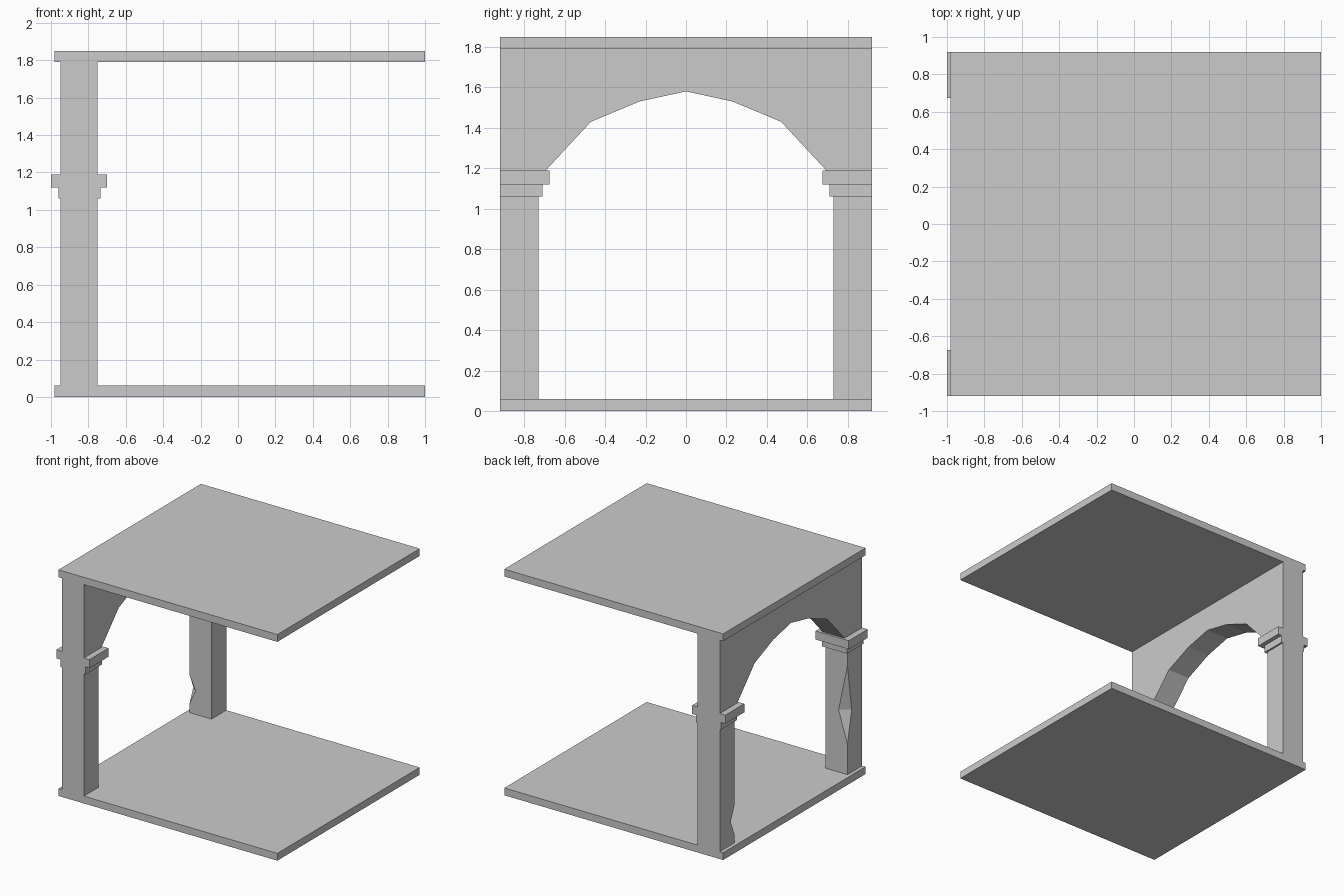
import bpy
import bmesh

cube = bpy.data.objects.get("Cube")
if cube:
    bpy.data.objects.remove(cube, do_unlink=True)

stone = bpy.data.materials.new("grey_stone")
stone.use_nodes = True
stone.diffuse_color = (0.6, 0.6, 0.6, 1)
stone.node_tree.nodes["Principled BSDF"].inputs["Base Color"].default_value = (0.6, 0.6, 0.6, 1)


def finish(name, bm):
    bmesh.ops.recalc_face_normals(bm, faces=bm.faces)
    mesh = bpy.data.meshes.new(name)
    bm.to_mesh(mesh)
    bm.free()
    mesh.materials.append(stone)
    obj = bpy.data.objects.new(name, mesh)
    bpy.context.collection.objects.link(obj)
    return obj


def box(name, xs, ys, zs):
    bm = bmesh.new()
    for x in xs:
        for y in ys:
            for z in zs:
                bm.verts.new((x, y, z))
    bmesh.ops.convex_hull(bm, input=bm.verts)
    bmesh.ops.dissolve_limit(bm, angle_limit=0.01, verts=bm.verts, edges=bm.edges)
    return finish(name, bm)


def chip(target, y, z_low, z_mid, z_high, dx, dy):
    """Break a faceted chip out of a pillar's outer inside edge."""
    x = OUTER
    bm = bmesh.new()
    for co in ((x, y, z_low), (x, y, z_high), (x + dx, y, z_mid), (x - dx, y, z_mid),
               (x, y + dy, z_mid), (x, y - dy, z_mid)):
        bm.verts.new(co)
    bmesh.ops.convex_hull(bm, input=bm.verts)
    cutter = finish("chip_cutter", bm)
    cutter.hide_render = True
    mod = target.modifiers.new("chip", "BOOLEAN")
    mod.operation = "DIFFERENCE"
    mod.solver = "EXACT"
    mod.object = cutter
    bpy.context.view_layer.objects.active = target
    bpy.ops.object.modifier_apply(modifier=mod.name)
    bpy.data.objects.remove(cutter, do_unlink=True)


OUTER, INNER, HALF = -0.95, -0.75, 0.92

# Floor and ceiling slabs
box("floor_slab", (-0.98, 1), (-HALF, HALF), (0, 0.06))
box("ceiling_slab", (-0.98, 1), (-HALF, HALF), (1.79, 1.85))

# Arched wall: mirrored half profile, extruded through its thickness
half = [(HALF, 1.79), (HALF, 0.06), (0.73, 0.06), (0.73, 1.15), (0.47, 1.43), (0.23, 1.53)]
profile = half + [(0, 1.58)] + [(-y, z) for y, z in reversed(half)]
bm = bmesh.new()
face = bm.faces.new([bm.verts.new((OUTER, y, z)) for y, z in profile])
new = bmesh.ops.extrude_face_region(bm, geom=[face], use_keep_orig=True)["geom"]
bmesh.ops.translate(bm, vec=(INNER - OUTER, 0, 0),
                    verts=[v for v in new if isinstance(v, bmesh.types.BMVert)])
arch = finish("arched_wall", bm)

# Broken edges on the pillars
chip(arch, -0.73, 0.31, 0.57, 0.95, 0.08, 0.055)
chip(arch, 0.73, 0.13, 0.25, 0.37, 0.055, 0.05)

# Two-step capitals on both pillars
for side, label in ((-1, "front"), (1, "back")):
    box(label + "_capital_top", (-1, -0.7), (side * 0.675, side * HALF), (1.12, 1.19))
    box(label + "_capital_neck", (-0.96, -0.735), (side * 0.71, side * HALF), (1.06, 1.12))
